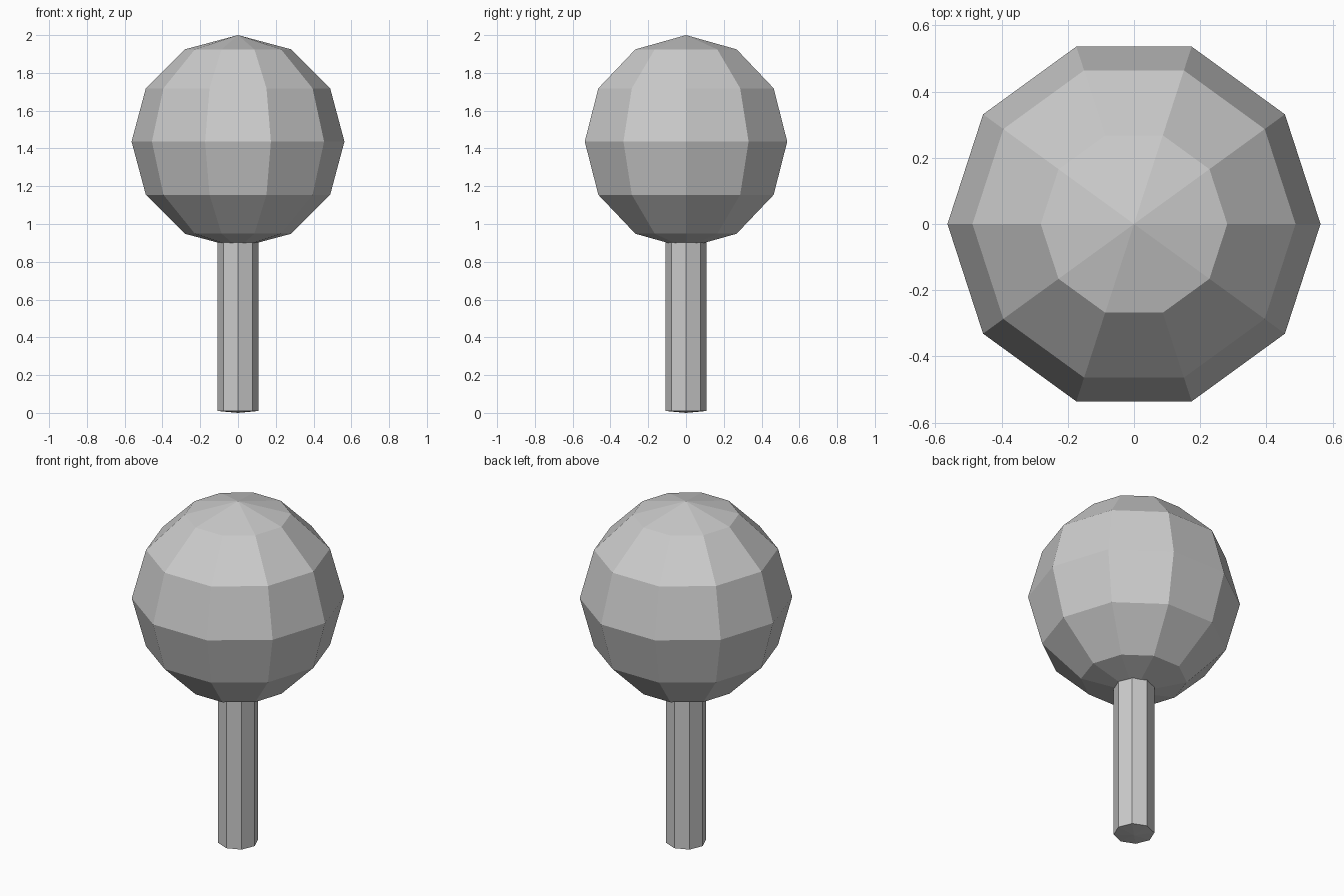
import bpy, bmesh
from math import cos, sin, pi

if "Cube" in bpy.data.objects:
    bpy.data.objects.remove(bpy.data.objects["Cube"])


def lathe(name, profile, sides):
    """Revolve (radius, z) points around z; radius 0 makes a pole."""
    bm = bmesh.new()
    rings = []
    for r, z in profile:
        if r == 0:
            rings.append([bm.verts.new((0, 0, z))] * sides)
        else:
            rings.append([bm.verts.new((r * cos(2 * pi * i / sides),
                                        r * sin(2 * pi * i / sides), z))
                          for i in range(sides)])
    for low, high in zip(rings, rings[1:]):
        for i in range(sides):
            j = (i + 1) % sides
            corners = [low[i], low[j], high[j], high[i]]
            bm.faces.new(list(dict.fromkeys(corners)))
    bmesh.ops.recalc_face_normals(bm, faces=bm.faces)
    mesh = bpy.data.meshes.new(name)
    bm.to_mesh(mesh)
    bm.free()
    obj = bpy.data.objects.new(name, mesh)
    bpy.context.collection.objects.link(obj)
    return obj


# Trunk: eight-sided post with a very shallow pointed base
lathe("trunk", [(0, 0), (0.108, 0.01), (0.108, 0.93), (0, 0.94)], 8)

# Crown: low-poly ball, ten segments and six rings
bpy.ops.mesh.primitive_uv_sphere_add(segments=10, ring_count=6,
                                     radius=0.5635, location=(0, 0, 1.4365))
crown = bpy.context.object
crown.name = "crown"
# Turn so that a corner lies on the x axis
first = max(crown.data.vertices, key=lambda v: v.co.x)
if abs(first.co.y) > 0.01:
    crown.rotation_euler.z = pi / 10
